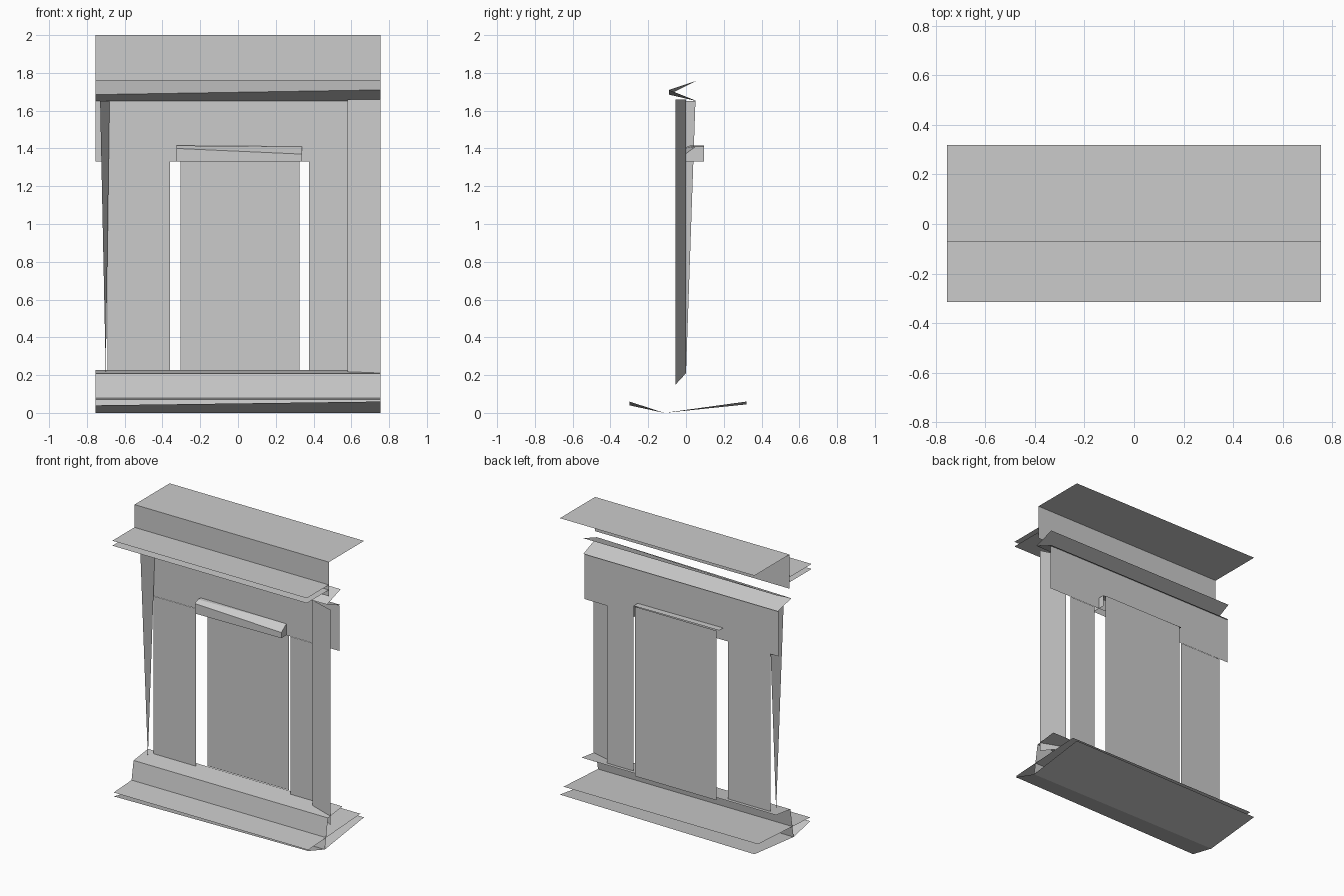
import bpy

W = 0.755  # half width of the cornice and base


def sheet(name, verts, faces):
    """Thin open surface from a few points."""
    me = bpy.data.meshes.new(name)
    me.from_pydata(verts, [], faces)
    me.update()
    ob = bpy.data.objects.new(name, me)
    bpy.context.collection.objects.link(ob)
    return ob


def strip(name, left, right=None, x0=-W, x1=W):
    """Open (y, z) profile swept along x; the right end may differ slightly."""
    right = right or left
    n = len(left)
    verts = [(x0, y, z) for y, z in left] + [(x1, y, z) for y, z in right]
    return sheet(name, verts, [(i, n + i, n + i + 1, i + 1) for i in range(n - 1)])


def panel(name, x0, x1, z0, z1, y):
    """Upright flat panel."""
    return strip(name, [(y, z0), (y, z1)], None, x0, x1)


# Cornice: top board with its front wall, two projecting ledges
strip("cornice_top", [(0.32, 2.0), (-0.07, 2.0), (-0.07, 1.76)])
for i, z in enumerate((1.84, 1.805)):
    strip(f"cornice_ledge_{i + 1}", [(-0.315, z), (-0.07, z)])

# V-shaped moulding below the cornice
strip("cornice_moulding",
      [(0.06, 1.76), (-0.09, 1.685), (0.06, 1.65)],
      [(0.06, 1.76), (-0.09, 1.71), (0.06, 1.65)])

# Wall around the opening
panel("lintel", -W, W, 1.33, 1.65, 0.05)
panel("left_column", -0.69, -0.36, 0.22, 1.33, 0.048)
panel("right_column", 0.375, 0.58, 0.22, 1.33, 0.048)

# Slanted side panel and the tapering sliver opposite
sheet("right_side_panel",
      [(0.58, 0.0, 0.21), (W, -0.055, 0.15), (W, -0.055, 1.66), (0.58, 0.0, 1.66)],
      [(0, 1, 2, 3)])
sheet("left_side_sliver",
      [(-0.73, -0.04, 1.65), (-0.68, 0.05, 1.65), (-0.70, 0.0, 0.21)], [(0, 1, 2)])

# Recessed door and the bar over it
panel("door", -0.305, 0.325, 0.22, 1.41, 0.10)
strip("door_bar",
      [(-0.015, 1.33), (-0.015, 1.40), (0.02, 1.415), (0.095, 1.415)],
      [(-0.005, 1.33), (-0.005, 1.37), (0.05, 1.41), (0.095, 1.41)], -0.325, 0.34)
sheet("door_bar_end",
      [(0.34, -0.005, 1.33), (0.34, 0.095, 1.33), (0.34, 0.095, 1.41),
       (0.34, 0.05, 1.41), (0.34, -0.005, 1.37)], [(0, 1, 2, 3, 4)])

# Base: sloping front, top strip, upper plate and keeled underside
strip("base_front", [(0.08, 0.228), (-0.08, 0.208), (-0.115, 0.0)])
strip("base_plate", [(-0.30, 0.067), (0.28, 0.10)])
strip("base_underside",
      [(-0.30, 0.04), (-0.115, 0.0), (0.32, 0.045)],
      [(-0.30, 0.06), (-0.115, 0.0), (0.32, 0.06)])
